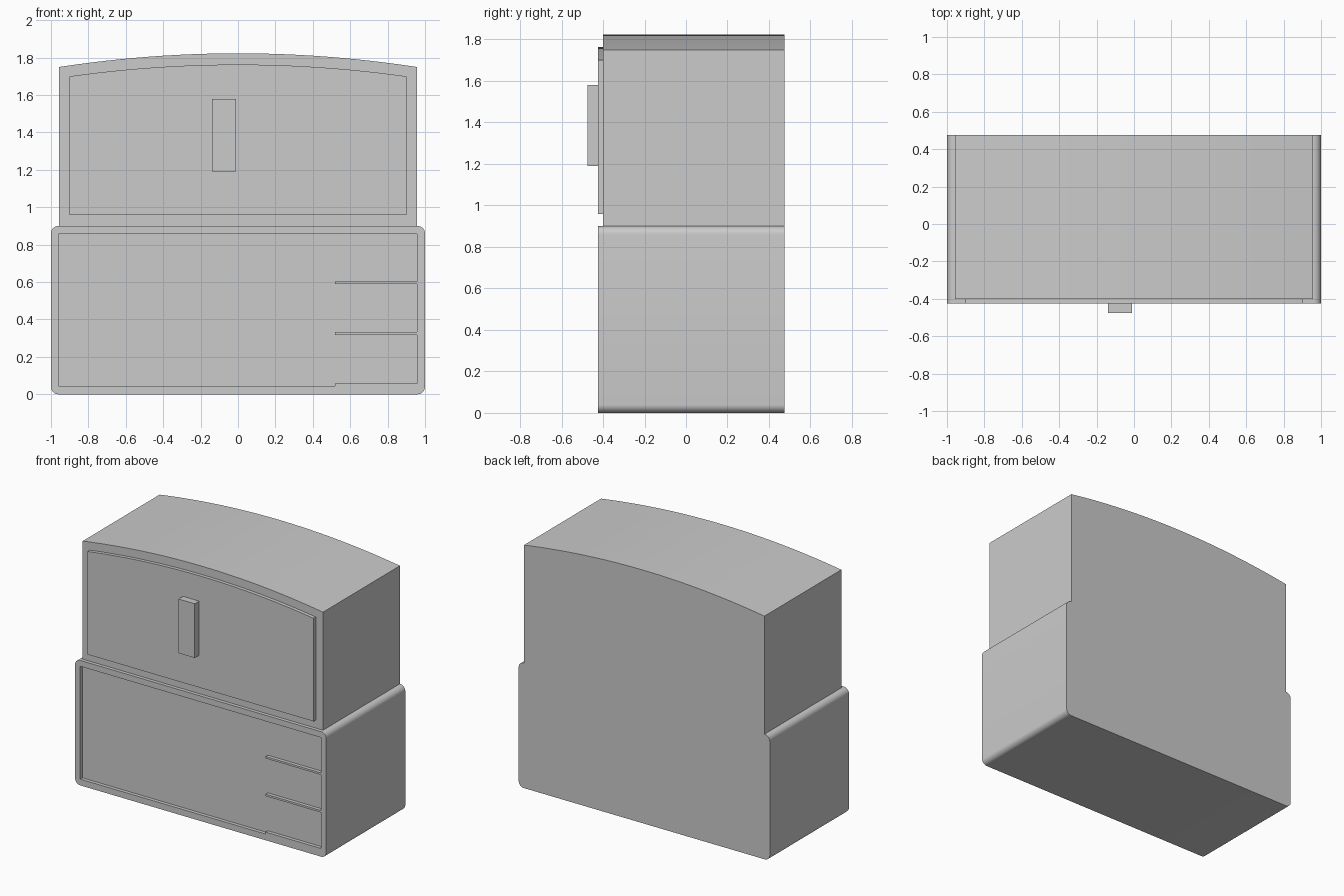
import bpy
import bmesh
import math

if "Cube" in bpy.data.objects:
    bpy.data.objects.remove(bpy.data.objects["Cube"], do_unlink=True)

grey = bpy.data.materials.new("light_grey")
grey.use_nodes = True
GREY = (0.6, 0.6, 0.6, 1)
grey.diffuse_color = GREY
grey.node_tree.nodes["Principled BSDF"].inputs["Base Color"].default_value = GREY


def prism(name, profile, y0, y1):
    """Extrude a counter-clockwise x-z profile from y0 (front) to y1 (back)."""
    bm = bmesh.new()
    face = bm.faces.new([bm.verts.new((x, y0, z)) for x, z in profile])
    side = bmesh.ops.extrude_face_region(bm, geom=[face])["geom"]
    moved = [v for v in side if isinstance(v, bmesh.types.BMVert)]
    bmesh.ops.translate(bm, verts=moved, vec=(0, y1 - y0, 0))
    bmesh.ops.recalc_face_normals(bm, faces=bm.faces)
    mesh = bpy.data.meshes.new(name)
    bm.to_mesh(mesh)
    bm.free()
    mesh.materials.append(grey)
    ob = bpy.data.objects.new(name, mesh)
    bpy.context.collection.objects.link(ob)
    return ob


def rect(x0, x1, z0, z1):
    return [(x0, z0), (x1, z0), (x1, z1), (x0, z1)]


def rounded_rect(w, z0, z1, r, steps=8):
    corners = [(w - r, z0 + r, -90), (w - r, z1 - r, 0),
               (r - w, z1 - r, 90), (r - w, z0 + r, 180)]
    points = []
    for cx, cz, start in corners:
        for i in range(steps + 1):
            a = math.radians(start + 90 * i / steps)
            points.append((cx + r * math.cos(a), cz + r * math.sin(a)))
    return points


def arched(w, z0, edge, sag, steps=24):
    xs = [w - 2 * w * i / steps for i in range(steps + 1)]
    return [(-w, z0), (w, z0)] + [(x, edge + sag * (1 - (x / w) ** 2)) for x in xs]


def smooth(ob):
    bpy.ops.object.select_all(action='DESELECT')
    ob.select_set(True)
    bpy.context.view_layer.objects.active = ob
    bpy.ops.object.shade_smooth_by_angle(angle=math.radians(30))


FRONT, PANEL, BACK = -0.425, -0.4, 0.475

# Lower cabinet with a shallow recess in its front
lower = prism("lower_cabinet", rounded_rect(1, 0, 0.9, 0.04), FRONT, BACK)
cutter = prism("recess_cutter", rect(-0.96, 0.957, 0.045, 0.857), FRONT - 0.1, PANEL)
cutter.hide_render = True
cut = lower.modifiers.new("recess", 'BOOLEAN')
cut.object = cutter
cut.operation = 'DIFFERENCE'
cut.solver = 'EXACT'
bpy.context.view_layer.objects.active = lower
bpy.ops.object.modifier_apply(modifier=cut.name)
bpy.data.objects.remove(cutter, do_unlink=True)
smooth(lower)

# Three thin ledges on one side of the recess
for i, z in enumerate((0.045, 0.318, 0.589)):
    prism(f"ledge_{i + 1}", rect(0.518, 0.957, z, z + 0.014), FRONT, PANEL)

# Upper cabinet, its raised door and the handle
smooth(prism("upper_cabinet", arched(0.957, 0.9, 1.75, 0.073), PANEL, BACK))
smooth(prism("door", arched(0.9, 0.958, 1.7, 0.063), FRONT, PANEL))
prism("handle", rect(-0.14, -0.012, 1.19, 1.58), -0.475, FRONT)
